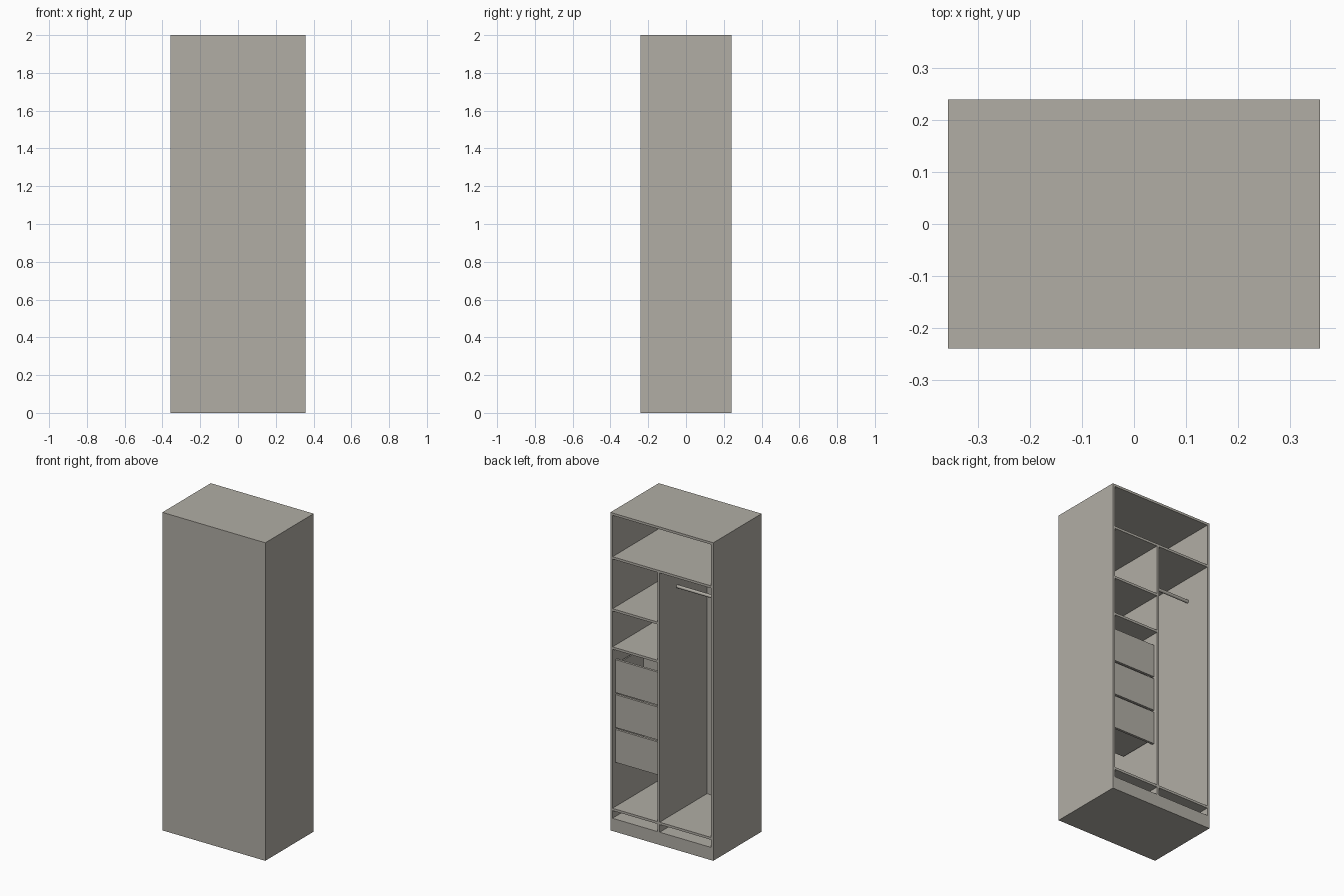
import bpy, bmesh, math

if "Cube" in bpy.data.objects:
    bpy.data.objects.remove(bpy.data.objects["Cube"])

mat = bpy.data.materials.new("warm grey board")
mat.diffuse_color = (0.44, 0.42, 0.375, 1)
mat.use_nodes = True
mat.node_tree.nodes["Principled BSDF"].inputs["Base Color"].default_value = mat.diffuse_color

def boxes(name, spans):
    """One object made of boxes given as (x0, x1, y0, y1, z0, z1)."""
    bm = bmesh.new()
    for x0, x1, y0, y1, z0, z1 in spans:
        vs = bmesh.ops.create_cube(bm, size=1)["verts"]
        for v in vs:
            v.co = (x1 if v.co.x > 0 else x0,
                    y1 if v.co.y > 0 else y0,
                    z1 if v.co.z > 0 else z0)
    me = bpy.data.meshes.new(name)
    bm.to_mesh(me)
    bm.free()
    me.materials.append(mat)
    ob = bpy.data.objects.new(name, me)
    bpy.context.collection.objects.link(ob)
    return ob

W, D, T = 0.358, 0.24, 0.015          # half width, half depth, board thickness
IN = W - T                            # inner half width
FY = -D + 0.01                        # inner face of the closed front
DX0, DX1 = 0.015, 0.03                # divider

# Carcass
boxes("closed_front_panel", [(-W, W, -D, FY, 0, 2)])
boxes("left_side_panel", [(-W, -IN, FY, D, 0, 2)])
boxes("right_side_panel", [(IN, W, FY, D, 0, 2)])
boxes("top_panel", [(-IN, IN, FY, D, 2 - T, 2)])
boxes("plinth", [(-IN, IN, FY, D, 0, 0.08)])
boxes("divider", [(DX0, DX1, FY, D, 0.08, 1.71)])
boxes("hat_shelf", [(-IN, IN, FY, D, 1.71, 1.725)])

# Floor boards on both sides of the divider
boxes("left_floor", [(-IN, DX0, FY, D, 0.128, 0.143)])
boxes("right_floor", [(DX1, IN, FY, D, 0.128, 0.143)])

# Shelves above the drawers
for i, z in enumerate((1.398, 1.158)):
    boxes(f"shelf_{i + 1}", [(DX1, IN, FY, D, z - T, z)])

# Three open-topped drawers
t = 0.009
for i in range(3):
    z0 = 0.423 + i * 0.2195
    a, b, y0, y1 = 0.045, 0.328, -0.04, 0.2
    zb, zt = z0 + 0.022, z0 + 0.19
    boxes(f"drawer_{i + 1}", [
        (DX1 + 0.002, IN - 0.002, y1, 0.215, z0, z0 + 0.207),   # face
        (a, b, y0, y1, zb, zb + t),                             # bottom
        (a, a + t, y0, y1, zb + t, zt),                         # sides
        (b - t, b, y0, y1, zb + t, zt),
        (a + t, b - t, y0, y0 + t, zb + t, zt),                 # end wall
    ])

# Clothes rail
bpy.ops.mesh.primitive_cylinder_add(vertices=24, radius=0.01, depth=IN + DX0,
                                    location=((DX0 - IN) / 2, 0.065, 1.56),
                                    rotation=(0, math.pi / 2, 0))
rail = bpy.context.object
rail.name = "clothes_rail"
rail.data.materials.append(mat)
bpy.ops.object.shade_smooth_by_angle()
